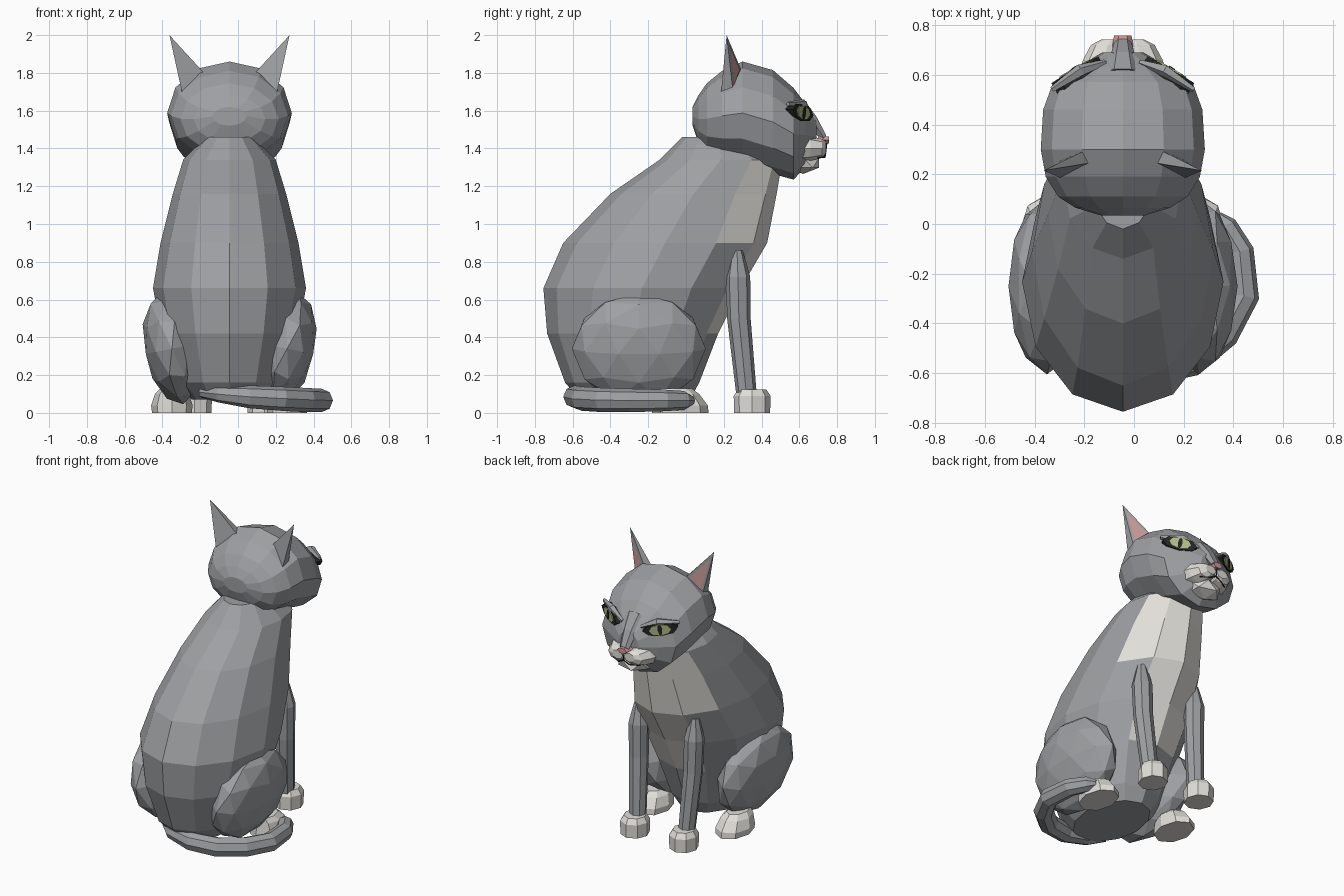
import bpy, bmesh, math
from mathutils import Vector as V, Matrix

if "Cube" in bpy.data.objects:
    bpy.data.objects.remove(bpy.data.objects["Cube"])

CX = -0.045  # the body's own mirror plane; the curled tail shifts it off x = 0


def mat(name, r, g, b):
    m = bpy.data.materials.new(name)
    m.diffuse_color = (r, g, b, 1)
    m.use_nodes = True
    m.node_tree.nodes["Principled BSDF"].inputs["Base Color"].default_value = m.diffuse_color
    return m


GREY = mat("grey_fur", 0.34, 0.35, 0.365)
WHITE = mat("white_fur", 0.76, 0.74, 0.70)
PINK = mat("pink", 0.62, 0.33, 0.33)
GREEN = mat("eye_green", 0.45, 0.50, 0.25)
BLACK = mat("black", 0.02, 0.02, 0.02)


def finish(name, bm, mats, pick=None):
    bmesh.ops.recalc_face_normals(bm, faces=bm.faces)
    if pick:
        for f in bm.faces:
            f.material_index = pick(f.calc_center_median(), f.normal)
    me = bpy.data.meshes.new(name)
    bm.to_mesh(me)
    bm.free()
    ob = bpy.data.objects.new(name, me)
    ob.location.x = CX
    for m in mats:
        me.materials.append(m)
    bpy.context.collection.objects.link(ob)
    return ob


def loft(name, rings, n, mats, pick=None):
    """Skin closed elliptical rings given as (centre, half axis u, half axis v)."""
    bm = bmesh.new()
    rows = []
    for c, u, v in rings:
        rows.append([bm.verts.new(V(c) + V(u) * math.cos(2 * math.pi * k / n)
                                  + V(v) * math.sin(2 * math.pi * k / n)) for k in range(n)])
    for a, b in zip(rows, rows[1:]):
        for k in range(n):
            j = (k + 1) % n
            bm.faces.new((a[k], a[j], b[j], b[k]))
    bm.faces.new(rows[0])
    bm.faces.new(rows[-1])
    return finish(name, bm, mats, pick)


def tube(name, pts, n, mats):
    """Tube along points (x, y, z, radius)."""
    P = [V(p[:3]) for p in pts]
    rings = []
    for i, p in enumerate(P):
        t = (P[min(i + 1, len(P) - 1)] - P[max(i - 1, 0)]).normalized()
        side = t.cross(V((0, 0, 1)) if abs(t.z) < 0.8 else V((0, 1, 0))).normalized()
        r = pts[i][3]
        rings.append((p, side * r, side.cross(t) * r))
    return loft(name, rings, n, mats)


def blob(name, c, size, mats, tilt=0, sub=2):
    bm = bmesh.new()
    bmesh.ops.create_icosphere(bm, subdivisions=sub, radius=1)
    M = Matrix.Translation(c) @ Matrix.Rotation(tilt, 4, 'Y') @ Matrix.Diagonal((*size, 1))
    bmesh.ops.transform(bm, matrix=M, verts=bm.verts)
    return finish(name, bm, mats)


# Body: horizontal rings (z, back y, front y, half width), white on the chest
prof = [(0.07, -0.56, 0.02, 0.20), (0.16, -0.64, 0.07, 0.28), (0.42, -0.735, 0.17, 0.36),
        (0.66, -0.755, 0.29, 0.405), (0.90, -0.65, 0.43, 0.365), (1.16, -0.40, 0.48, 0.30),
        (1.34, -0.14, 0.51, 0.245), (1.46, -0.02, 0.36, 0.13)]
loft("body", [((0, (a + b) / 2, z), (w, 0, 0), (0, (b - a) / 2, 0)) for z, a, b, w in prof],
     12, [GREY, WHITE], lambda c, n: int(c.y > 0.15 and n.y > 0.2 and 0.5 < c.z < 1.4 and
                                         abs(c.x) < (0.12 if c.z < 0.9 else 0.26)))

# Head: upright rings (y, bottom z, top z, half width)
prof = [(0.035, 1.52, 1.62, 0.09), (0.065, 1.43, 1.68, 0.19), (0.11, 1.37, 1.745, 0.26),
        (0.19, 1.335, 1.81, 0.31), (0.30, 1.315, 1.86, 0.33), (0.46, 1.265, 1.815, 0.32),
        (0.57, 1.235, 1.72, 0.28), (0.63, 1.30, 1.64, 0.185), (0.69, 1.38, 1.55, 0.08)]
loft("head", [((0, y, (a + b) / 2), (w, 0, 0), (0, 0, (b - a) / 2)) for y, a, b, w in prof],
     12, [GREY])

# Muzzle: nose bridge, chin, nose
loft("nose_bridge", [((0, 0.61, 1.63), (0.07, 0, 0), (0, 0.015, 0.035)),
                     ((0, 0.675, 1.54), (0.05, 0, 0), (0, 0.02, 0.03)),
                     ((0, 0.73, 1.455), (0.035, 0, 0), (0, 0.015, 0.015))], 6, [GREY])
blob("chin", (0, 0.62, 1.325), (0.12, 0.10, 0.06), [WHITE], 0, 1)
loft("nose", [((0, 0.70, 1.445), (0.045, 0, 0), (0, 0, 0.03)),
              ((0, 0.757, 1.445), (0.035, 0, 0), (0, 0, 0.02))], 6, [PINK])
tube("nose_slit", [(0, 0.745, 1.43, 0.004), (0, 0.738, 1.375, 0.004)], 4, [BLACK])

for s, tag in ((-1, "left"), (1, "right")):
    # Muzzle pad and mouth line
    loft(tag + "_muzzle_pad", [((s * 0.085, 0.57, 1.40), (0.10, 0, 0), (0, 0, 0.075)),
                               ((s * 0.075, 0.66, 1.40), (0.085, 0, 0), (0, 0, 0.065)),
                               ((s * 0.06, 0.72, 1.40), (0.068, 0, 0), (0, 0, 0.05)),
                               ((s * 0.045, 0.742, 1.405), (0.04, 0, 0), (0, 0, 0.03))], 8, [WHITE])
    tube(tag + "_mouth", [(0, 0.738, 1.375, 0.005), (s * 0.04, 0.735, 1.355, 0.005),
                          (s * 0.10, 0.70, 1.352, 0.005)], 4, [BLACK])

    # Ear: thin pyramid with a pink inner face
    tip = V((s * 0.318, 0.215, 2.0))
    base = [V((s * x, y, z)) for x, y, z in ((0.25, 0.185, 1.69), (0.25, 0.25, 1.69),
                                             (0.155, 0.295, 1.81), (0.135, 0.245, 1.80))]
    bm = bmesh.new()
    t, ring = bm.verts.new(tip), [bm.verts.new(p) for p in base]
    for k in range(4):
        bm.faces.new((t, ring[k], ring[(k + 1) % 4]))
    bm.faces.new(ring)
    finish(tag + "_ear", bm, [GREY])
    mid = (tip + base[1] + base[2]) / 3
    nrm = (base[1] - tip).cross(base[2] - tip).normalized()
    nrm *= 1 if nrm.y > 0 else -1
    bm = bmesh.new()
    bm.faces.new([bm.verts.new(mid + (p - mid) * 0.68 + nrm * 0.004)
                  for p in (tip, base[1], base[2])])
    finish(tag + "_ear_lining", bm, [PINK])

    # Eye: stacked almond discs, dark rim, iris, slit pupil
    w = V((s * 0.50, 0.86, -0.05)).normalized()
    u = V((s * 0.86, -0.50, 0.16)).normalized()
    u = (u - w * u.dot(w)).normalized()
    v = w.cross(u) * s
    c = V((s * 0.19, 0.615, 1.59))
    for part, a, b, d0, d1, m in (("eye_rim", 0.11, 0.046, -0.05, 0.006, BLACK),
                                  ("iris", 0.07, 0.038, -0.01, 0.012, GREEN),
                                  ("pupil", 0.014, 0.036, -0.01, 0.016, BLACK)):
        loft(tag + "_" + part, [(c + w * d0, u * a, v * b), (c + w * d1, u * a, v * b)], 8, [m])
    tube(tag + "_brow", [(s * 0.07, 0.65, 1.59, 0.012), (s * 0.17, 0.617, 1.635, 0.026),
                         (s * 0.285, 0.54, 1.635, 0.012)], 5, [GREY])

    # Front leg and paw
    tube(tag + "_front_leg", [(s * 0.21, 0.27, 0.86, 0.03), (s * 0.21, 0.275, 0.72, 0.065),
                              (s * 0.205, 0.28, 0.50, 0.062), (s * 0.185, 0.32, 0.10, 0.054)],
         8, [GREY])
    loft(tag + "_front_paw", [((s * 0.185, 0.35, z), (a, 0, 0), (0, a * 1.06, 0))
                              for z, a in ((0, 0.09), (0.09, 0.092), (0.125, 0.07))], 8, [WHITE])

    # Thigh and hind paw
    blob(tag + "_thigh", (s * 0.305, -0.25, 0.34), (0.148, 0.355, 0.30), [GREY], s * 0.2)
    loft(tag + "_hind_paw", [((s * 0.305, y, z), (a, 0, 0), (0, b, 0))
                             for z, y, a, b in ((0, -0.03, 0.105, 0.15), (0.04, -0.03, 0.11, 0.145),
                                                (0.10, -0.05, 0.09, 0.12), (0.13, -0.07, 0.06, 0.10))],
         8, [WHITE])

# Tail curling round the right side
path = [(-0.17, -0.50, 0.11, 0.03), (-0.08, -0.57, 0.10, 0.045), (0.08, -0.59, 0.085, 0.06),
        (0.25, -0.55, 0.075, 0.064), (0.38, -0.44, 0.068, 0.064), (0.462, -0.29, 0.066, 0.062),
        (0.445, -0.11, 0.066, 0.057), (0.385, -0.01, 0.066, 0.05), (0.35, 0.03, 0.066, 0.025)]
tube("tail", [(x - CX - 0.02, y, z, r) for x, y, z, r in path], 8, [GREY])
